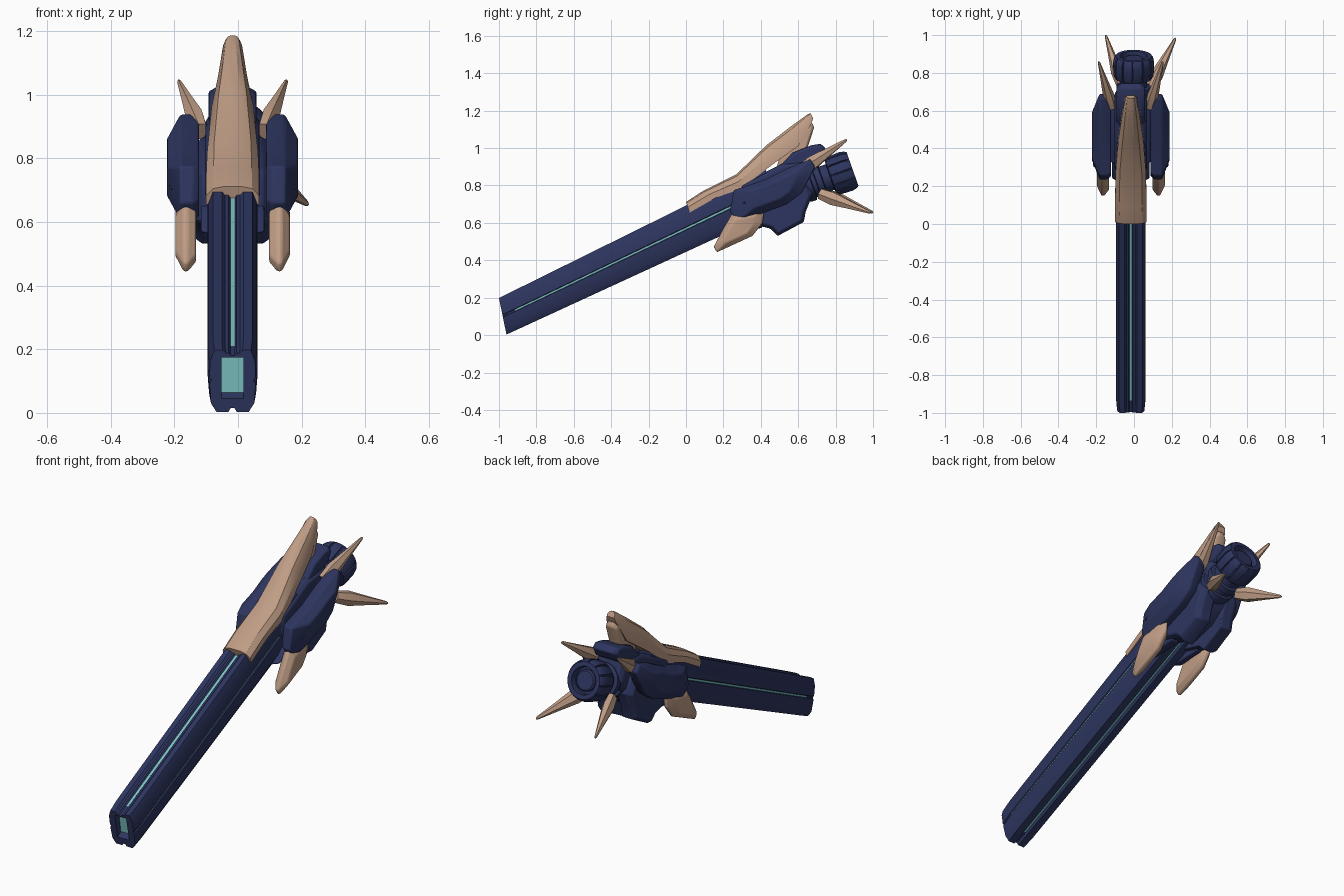
import bpy, bmesh, math
from mathutils import Vector

if "Cube" in bpy.data.objects:
    bpy.data.objects.remove(bpy.data.objects["Cube"])

CX = -0.017  # mirror plane of the body


def material(name, rgb):
    m = bpy.data.materials.new(name)
    m.diffuse_color = (*rgb, 1)
    m.use_nodes = True
    m.node_tree.nodes["Principled BSDF"].inputs["Base Color"].default_value = m.diffuse_color
    return m


NAVY = material("navy", (0.027, 0.036, 0.115))
TAN = material("tan", (0.52, 0.335, 0.235))
TEAL = material("teal", (0.21, 0.56, 0.56))


def loft(name, rings, mats, rule=None, bevel=0.0):
    """Skin closed rings of points and cap both ends; rule(span, segment) gives a material index."""
    bm = bmesh.new()
    vs = [[bm.verts.new(p) for p in r] for r in rings]
    n = len(rings[0])
    for s in range(len(vs) - 1):
        for i in range(n):
            j = (i + 1) % n
            f = bm.faces.new((vs[s][i], vs[s][j], vs[s + 1][j], vs[s + 1][i]))
            f.material_index = rule(s, i) if rule else 0
    for s, r in ((-1, vs[0]), (len(vs), vs[-1])):
        f = bm.faces.new(r)
        f.material_index = rule(s, -1) if rule else 0
    bmesh.ops.remove_doubles(bm, verts=bm.verts, dist=1e-5)
    bmesh.ops.recalc_face_normals(bm, faces=bm.faces)
    me = bpy.data.meshes.new(name)
    bm.to_mesh(me)
    bm.free()
    ob = bpy.data.objects.new(name, me)
    bpy.context.collection.objects.link(ob)
    for m in mats:
        me.materials.append(m)
    if bevel:
        mod = ob.modifiers.new("bevel", 'BEVEL')
        mod.width = bevel
        mod.segments = 2
        mod.limit_method = 'ANGLE'
    return ob


def layers(name, outline, steps, mat, sign=1, bevel=0.006):
    """Stack scaled copies of a (y, z) outline at x offsets."""
    cy = sum(p[0] for p in outline) / len(outline)
    cz = sum(p[1] for p in outline) / len(outline)
    rings = [[(CX + sign * dx, cy + (y - cy) * k, cz + (z - cz) * k) for y, z in outline]
             for dx, k in steps]
    return loft(name, rings, [mat], bevel=bevel)


def spike(name, base, tip, rx, rz, mat=TAN):
    """Blunt tapered horn with a six sided section."""
    base, tip = Vector(base), Vector(tip)
    d = (tip - base).normalized()
    side = d.cross(Vector((0, 0, 1))).normalized()
    up = side.cross(d)
    rings = []
    for t, k in ((0, 0.8), (0.25, 1.0), (0.65, 0.55), (0.97, 0.22), (1, 0.1)):
        c = base.lerp(tip, t)
        rings.append([c + side * math.cos(a) * rx * k + up * math.sin(a) * rz * k
                      for a in (i * math.pi / 3 for i in range(6))])
    return loft(name, rings, [mat])


# Barrel: grooved section (x, height fraction), lit groove floors, recessed muzzle
half = [(0.007, 0.06), (0.014, 0.0), (0.055, 0.0), (0.074, 0.14), (0.079, 0.47), (0.073, 0.485),
        (0.073, 0.53), (0.079, 0.545), (0.077, 0.82), (0.062, 1.0), (0.034, 1.0), (0.024, 0.95),
        (0.013, 0.95), (0.007, 0.91)]
section = half + [(-x, t) for x, t in reversed(half)]
N = len(section)
floors = {5, N - 7, 13, N - 1}


def barrel_ring(bottom, top, pts):
    b, t = Vector((0, *bottom)), Vector((0, *top))
    return [b.lerp(t, h) + Vector((CX + x, 0, 0)) for x, h in pts]


opening = [(max(-0.035, min(0.035, x)), max(0.22, min(0.88, h))) for x, h in section]
taper = [(x * 0.92, h) for x, h in section]
loft("barrel", [
    barrel_ring((-0.935, 0.022), (-0.965, 0.217), opening),
    barrel_ring((-0.96, 0.003), (-1.0, 0.198), opening),
    barrel_ring((-0.96, 0.003), (-1.0, 0.198), taper),
    barrel_ring((-0.89, 0.035), (-0.94, 0.228), section),
    barrel_ring((0.5, 0.675), (0.42, 0.90), section)], [NAVY, TEAL],
    lambda s, i: 1 if s == -1 or (s == 3 and i in floors) else 0)

# Crest: faceted hood over the barrel rising to a horn
stations = [  # bottom y z, top y z, half widths bottom and top
    (0.02, 0.655, 0.0, 0.712, 0.083, 0.062),
    (0.16, 0.735, 0.09, 0.770, 0.083, 0.060),
    (0.29, 0.780, 0.27, 0.860, 0.080, 0.058),
    (0.46, 0.910, 0.43, 1.015, 0.066, 0.044),
    (0.60, 1.010, 0.56, 1.115, 0.045, 0.030),
    (0.67, 1.130, 0.65, 1.180, 0.030, 0.020),
    (0.68, 1.160, 0.665, 1.187, 0.022, 0.014)]
rings = []
for y0, z0, y1, z1, w0, w1 in stations:
    prof = [(w0, 0), (w0, 0.5), (w1, 0.88), (w1 * 0.45, 1.0)]
    prof = prof + [(-x, t) for x, t in reversed(prof)]
    rings.append([(CX + x, y0 + (y1 - y0) * t, z0 + (z1 - z0) * t) for x, t in prof])
loft("crest", rings, [TAN])
layers("crest_rear_prong", [(0.48, 0.88), (0.50, 0.95), (0.675, 1.135), (0.685, 1.11), (0.63, 0.94)],
       [(-0.035, 0.85), (-0.015, 1), (0.015, 1), (0.035, 0.85)], TAN)

# Receiver core with the raised knob behind the crest
layers("receiver_core", [(0.26, 0.70), (0.28, 0.80), (0.52, 0.92), (0.68, 0.94), (0.72, 0.84),
                         (0.66, 0.72), (0.56, 0.64), (0.40, 0.60)],
       [(-0.085, 0.88), (-0.065, 1), (0.065, 1), (0.085, 0.88)], NAVY)
layers("rear_knob", [(0.50, 0.90), (0.57, 0.975), (0.67, 1.015), (0.72, 1.023), (0.745, 1.0),
                     (0.72, 0.95), (0.64, 0.90)],
       [(-0.075, 0.8), (-0.055, 1), (0.055, 1), (0.075, 0.8)], NAVY)

# Mirrored side armour
for side, s in (("right", 1), ("left", -1)):
    layers(side + "_inner_block", [(0.33, 0.60), (0.45, 0.57), (0.49, 0.53), (0.63, 0.605), (0.64, 0.66),
                                   (0.68, 0.76), (0.62, 0.87), (0.32, 0.76)],
           [(0.035, 1), (0.095, 1), (0.122, 0.86)], NAVY, s)
    layers(side + "_pod", [(0.235, 0.66), (0.255, 0.775), (0.42, 0.83), (0.55, 0.895), (0.665, 0.94),
                           (0.69, 0.90), (0.62, 0.76), (0.54, 0.70), (0.42, 0.655), (0.28, 0.605)],
           [(0.105, 0.93), (0.125, 1), (0.165, 1), (0.206, 0.55)], NAVY, s)
    # Small raised lens-shaped plate on the pod
    layers(side + "_pod_plate", [(0.29, 0.70), (0.34, 0.735), (0.40, 0.735), (0.36, 0.705)],
           [(0.17, 1), (0.199, 0.8)], NAVY, s, 0.003)
    layers(side + "_lower_fin", [(0.25, 0.655), (0.42, 0.685), (0.41, 0.60), (0.355, 0.53),
                                 (0.165, 0.443), (0.148, 0.472), (0.20, 0.57)],
           [(0.115, 0.75), (0.14, 1), (0.155, 1), (0.18, 0.6)], TAN, s)
    # Upper fin leans outward toward its tip
    spike(side + "_upper_fin", (CX + s * 0.10, 0.62, 0.885), (CX + s * 0.17, 0.86, 1.045), 0.03, 0.04)
    # Slim rail between barrel and pod
    layers(side + "_rail", [(0.22, 0.56), (0.30, 0.64), (0.58, 0.78), (0.56, 0.70), (0.40, 0.57)],
           [(0.06, 1), (0.10, 0.9)], NAVY, s)

# Rear spikes, the right one splayed wider
spike("right_rear_spike", (0.085, 0.72, 0.755), (0.22, 0.985, 0.655), 0.035, 0.04)
spike("left_rear_spike", (-0.07, 0.74, 0.755), (-0.15, 1.0, 0.655), 0.032, 0.04)

# Thruster: turned neck and slotted cap along the rear axis
AXIS = Vector((0, math.cos(0.34), math.sin(0.34)))
UP = Vector((0, -AXIS.z, AXIS.y))
START = Vector((-0.002, 0.60, 0.785))


def lathe(name, profile, slots=0):
    if slots:
        step = 2 * math.pi / slots
        angles = [(i * step + o * step, g) for i in range(slots)
                  for o, g in ((0, 0), (0.3, 0), (0.6, 0), (0.84, 0), (0.87, 1), (0.97, 1))]
    else:
        angles = [(i * math.pi / 16, 0) for i in range(32)]
    rings = []
    for d, r, cut in profile:
        rings.append([START + AXIS * d + UP * math.cos(a) * (r - g * cut)
                      + Vector((math.sin(a) * (r - g * cut), 0, 0)) for a, g in angles])
    return loft(name, rings, [NAVY])


lathe("thruster_neck", [(0, 0.08, 0), (0.05, 0.092, 0), (0.075, 0.092, 0), (0.08, 0.078, 0),
                        (0.10, 0.078, 0), (0.105, 0.09, 0), (0.135, 0.09, 0), (0.14, 0.072, 0), (0.20, 0.072, 0)])
lathe("thruster_cap", [(0.18, 0.07, 0), (0.185, 0.098, 0), (0.20, 0.106, 0.008), (0.27, 0.109, 0.008),
                       (0.295, 0.104, 0.008), (0.308, 0.095, 0), (0.308, 0.072, 0), (0.275, 0.068, 0)], 12)
lathe("thruster_core", [(0.26, 0.056, 0), (0.288, 0.056, 0), (0.295, 0.048, 0)])

# Smooth shading with sharp edges kept
bpy.ops.object.select_all(action='SELECT')
bpy.context.view_layer.objects.active = bpy.context.scene.objects[0]
bpy.ops.object.shade_smooth_by_angle(angle=math.radians(30))
